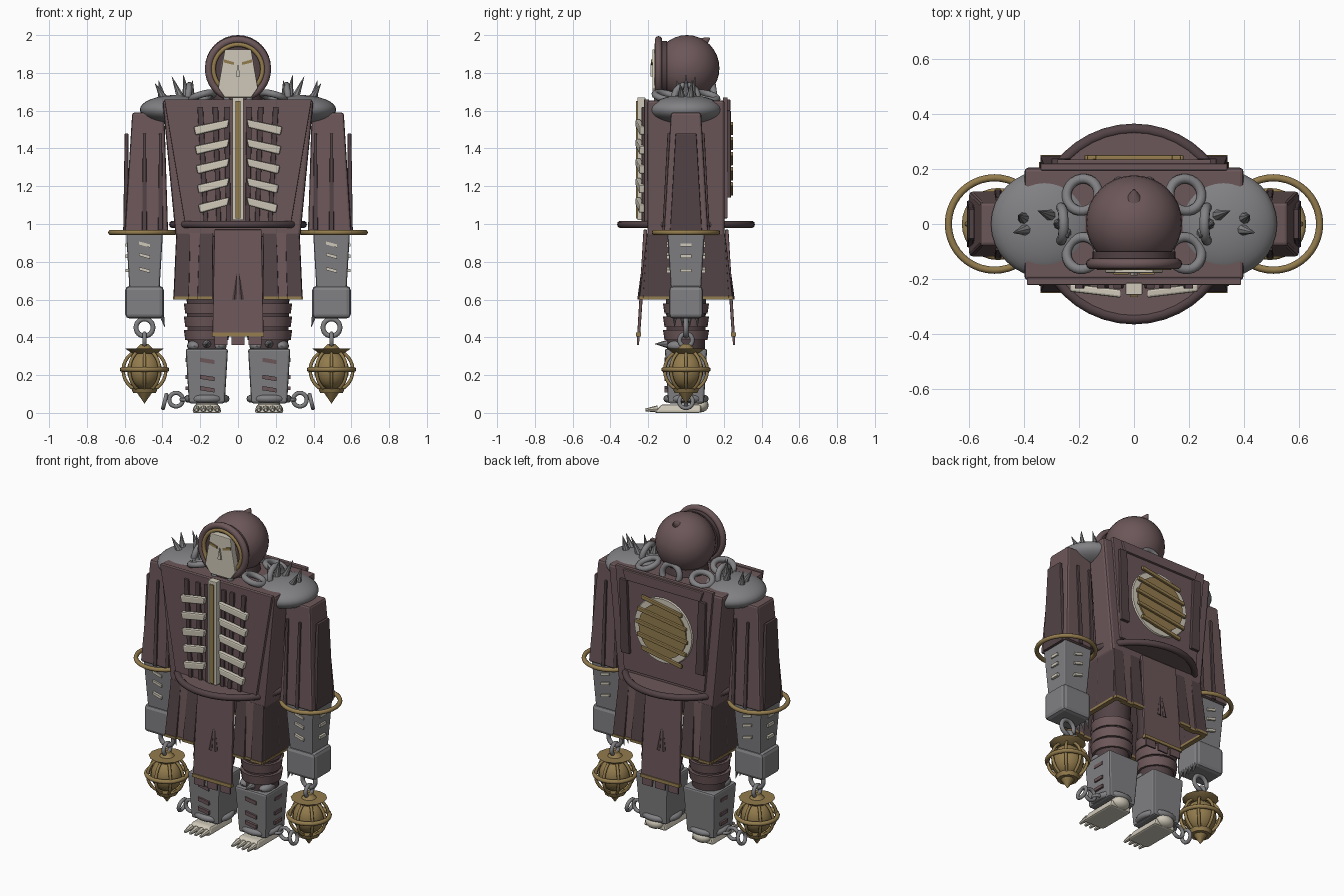
import bpy, bmesh, math, random
from mathutils import Vector, Matrix

random.seed(4)

def material(name, rgb):
    m = bpy.data.materials.new(name)
    m.diffuse_color = (*rgb, 1)
    return m

CLOTH = material("cloth", (0.15, 0.095, 0.10))
DARK = material("dark_cloth", (0.085, 0.055, 0.06))
GOLD = material("brass", (0.29, 0.20, 0.075))
BONE = material("bone", (0.62, 0.58, 0.48))
IRON = material("iron", (0.22, 0.22, 0.23))

def finish(name, bm, mat, bevel=0, smooth=False):
    bmesh.ops.recalc_face_normals(bm, faces=bm.faces)
    me = bpy.data.meshes.new(name)
    bm.to_mesh(me)
    bm.free()
    ob = bpy.data.objects.new(name, me)
    bpy.context.collection.objects.link(ob)
    me.materials.append(mat)
    if bevel:
        mod = ob.modifiers.new("bevel", 'BEVEL')
        mod.width, mod.segments = bevel, 2
    if smooth:
        bpy.context.view_layer.objects.active = ob
        ob.select_set(True)
        bpy.ops.object.shade_smooth_by_angle(angle=math.radians(40))
        ob.select_set(False)
    return ob

def frustum(name, bottom, top, mat, bevel=0.008):
    """Tapered box; each end is (x, y, z, half_x, half_y)."""
    bm = bmesh.new()
    rings = [[bm.verts.new((x + i * hx, y + j * hy, z)) for i, j in ((-1, -1), (1, -1), (1, 1), (-1, 1))]
             for x, y, z, hx, hy in (bottom, top)]
    bm.faces.new(rings[0])
    bm.faces.new(rings[1])
    for k in range(4):
        n = (k + 1) % 4
        bm.faces.new((rings[0][k], rings[0][n], rings[1][n], rings[1][k]))
    return finish(name, bm, mat, bevel)

def plate(name, points, y0, y1, mat, bevel=0.004):
    """Front-view (x, z) outline pushed from y0 to y1."""
    bm = bmesh.new()
    f = bm.faces.new([bm.verts.new((x, y0, z)) for x, z in points])
    ext = bmesh.ops.extrude_face_region(bm, geom=[f])['geom']
    bmesh.ops.translate(bm, vec=(0, y1 - y0, 0), verts=[v for v in ext if isinstance(v, bmesh.types.BMVert)])
    return finish(name, bm, mat, bevel)

def cone(name, p0, p1, r0, r1, mat, seg=16):
    p0, p1 = Vector(p0), Vector(p1)
    d = p1 - p0
    bm = bmesh.new()
    bmesh.ops.create_cone(bm, cap_ends=True, segments=seg, radius1=r0, radius2=r1, depth=d.length,
                          matrix=Matrix.Translation((p0 + p1) / 2) @ d.to_track_quat('Z', 'Y').to_matrix().to_4x4())
    return finish(name, bm, mat, 0, seg > 8)

def ball(name, c, r, mat, seg=32):
    bm = bmesh.new()
    bmesh.ops.create_uvsphere(bm, u_segments=seg, v_segments=seg // 2, radius=1,
                              matrix=Matrix.Translation(c) @ Matrix.Diagonal((*r, 1)))
    return finish(name, bm, mat, 0, True)

def ring(name, c, R, r, mat, axis=(0, 0, 1), seg=32, scale=(1, 1, 1)):
    q = Matrix.Translation(c) @ Vector(axis).to_track_quat('Z', 'Y').to_matrix().to_4x4()
    bm = bmesh.new()
    g = [[bm.verts.new(q @ Vector(((R + r * math.cos(b)) * math.cos(a) * scale[0],
                                   (R + r * math.cos(b)) * math.sin(a) * scale[1], r * math.sin(b) * scale[2])))
          for b in [k * math.tau / 10 for k in range(10)]] for a in [k * math.tau / seg for k in range(seg)]]
    for i in range(seg):
        for j in range(10):
            a, b = (i + 1) % seg, (j + 1) % 10
            bm.faces.new((g[i][j], g[a][j], g[a][b], g[i][b]))
    return finish(name, bm, mat, 0, True)

# Head, hood rim and mask
ball("hood", (0, 0.005, 1.825), (0.175, 0.172, 0.175), CLOTH)
cone("hood_tip", (0, 0.09, 1.96), (0, 0.125, 1.985), 0.03, 0.004, CLOTH)
ring("hood_rim", (0, -0.145, 1.82), 0.155, 0.02, CLOTH, (0, 1, 0), 40)
ring("hood_brass_ring", (0, -0.155, 1.82), 0.13, 0.012, GOLD, (0, 1, 0), 40)
cone("hood_shadow", (0, -0.10, 1.82), (0, -0.14, 1.82), 0.15, 0.15, DARK, 32)
plate("mask", [(-0.07, 1.925), (0.07, 1.925), (0.105, 1.72), (0.07, 1.67), (-0.07, 1.67), (-0.105, 1.72)],
      -0.178, -0.13, BONE)
plate("mask_nose", [(0, 1.85), (0.012, 1.78), (-0.012, 1.78)], -0.188, -0.17, BONE, 0)
for s in (-1, 1):
    plate("eye_slit", [(s * 0.02, 1.842), (s * 0.075, 1.855), (s * 0.075, 1.872), (s * 0.02, 1.856)],
          -0.184, -0.17, GOLD, 0)
cone("neck", (0, 0, 1.6), (0, 0, 1.72), 0.14, 0.12, DARK, 24)

# Torso, belt and front cloth folds
frustum("torso", (0, 0, 0.93, 0.33, 0.205), (0, 0, 1.655, 0.40, 0.205), CLOTH, 0.015)
plate("front_panel", [(-0.28, 1.0), (0.28, 1.0), (0.39, 1.66), (-0.39, 1.66)], -0.222, -0.195, CLOTH)
plate("back_panel", [(-0.28, 1.03), (0.28, 1.03), (0.34, 1.67), (-0.34, 1.67)], 0.195, 0.22, CLOTH)
cone("belt_disc", (0, 0, 0.985), (0, 0, 1.012), 0.35, 0.35, CLOTH, 40)
ring("belt_rim", (0, 0, 0.998), 0.345, 0.02, DARK, seg=40)
for x in (-0.20, -0.12, -0.06, 0.06, 0.12, 0.20):
    plate("torso_fold", [(x * 0.85 - 0.012, 1.01), (x * 0.85 + 0.012, 1.01), (x + 0.015, 1.62), (x - 0.015, 1.62)],
          -0.235, -0.21, DARK)

# Sternum and ribs
plate("sternum", [(-0.03, 1.02), (0.03, 1.02), (0.03, 1.67), (-0.03, 1.67)], -0.258, -0.215, BONE)
plate("sternum_strip", [(-0.014, 1.03), (0.014, 1.03), (0.014, 1.65), (-0.014, 1.65)], -0.266, -0.25, GOLD, 0)
for i in range(5):
    z, w = 1.555 - 0.103 * i, 0.235 - 0.006 * i
    for s in (-1, 1):
        rib = plate("rib", [(s * 0.045, z), (s * 0.055, z - 0.045), (s * (w - 0.01), z - 0.085), (s * w, z - 0.04)],
                    -0.268, -0.238, BONE, 0.008)
        for v in rib.data.vertices:
            v.co.y += 0.12 * (abs(v.co.x) - 0.05)

# Back reliquary window
cone("back_bone_disc", (0, 0.20, 1.345), (0, 0.228, 1.345), 0.215, 0.20, BONE, 32)
cone("back_brass_disc", (0, 0.21, 1.345), (0, 0.236, 1.345), 0.165, 0.165, GOLD, 32)
for i, w in enumerate((0.14, 0.17, 0.18, 0.17, 0.14)):
    z = 1.505 - 0.08 * i
    plate("back_bar", [(-w, z - 0.035), (w, z + 0.015), (w, z + 0.037), (-w, z - 0.013)], 0.232, 0.25, GOLD)
for s in (-1, 1):
    plate("back_strip", [(s * 0.23, 1.14), (s * 0.29, 1.14), (s * 0.30, 1.60), (s * 0.25, 1.60)], 0.21, 0.238, DARK)
plate("back_lintel", [(-0.26, 1.60), (0.26, 1.60), (0.28, 1.66), (-0.28, 1.66)], 0.21, 0.235, CLOTH)

# Chain collar
for i in range(8):
    a = i * math.pi / 4 - math.pi / 2
    c, n = (0.265 * math.cos(a), 0.15 * math.sin(a), 1.675), (math.cos(a), math.sin(a), 0.15)
    ring("collar_link", c, 0.06, 0.018, IRON, n if i % 2 == 0 else (0.35 * math.cos(a), 0.2, 0.9), 24)

# Tabards front and back, with brass hem and ragged ends
for s in (-1, 1):
    frustum("tabard", (0, s * 0.25, 0.42, 0.135, 0.008), (0, s * 0.215, 0.97, 0.125, 0.01), CLOTH, 0.004)
    frustum("tabard_hem", (0, s * 0.252, 0.405, 0.137, 0.013), (0, s * 0.251, 0.425, 0.137, 0.013), GOLD, 0)
    for k, x in enumerate((-0.09, 0, 0.09)):
        frustum("tabard_tatter", (x, s * 0.254, 0.36, 0.035, 0.005), (x, s * 0.251, 0.42, 0.035, 0.007), CLOTH, 0)
    for x in (-0.014, 0.014):
        cone("tabard_crease", (x * 1.4, s * 0.244, 0.60), (x * 0.4, s * 0.236, 0.74), 0.014, 0.003, DARK, 6)

for s in (-1, 1):
    # Skirt panels
    for f in (-1, 1):
        for k, x in enumerate((0.175, 0.235, 0.30)):
            y = 0.235 - 0.012 * (k % 2)
            frustum("skirt_panel", (s * x, f * y, 0.61, 0.04, 0.012), (s * x * 0.96, f * 0.195, 0.95, 0.036, 0.012),
                    DARK if k != 1 else CLOTH, 0.004)
            frustum("skirt_hem", (s * x, f * y, 0.60, 0.04, 0.015), (s * x, f * y, 0.615, 0.04, 0.015), GOLD, 0)
    for y in (-0.15, 0, 0.15):
        frustum("side_skirt", (s * 0.33, y, 0.61, 0.012, 0.078), (s * 0.315, y * 0.9, 0.95, 0.012, 0.07), DARK, 0.004)
        frustum("side_hem", (s * 0.33, y, 0.60, 0.015, 0.076), (s * 0.33, y, 0.615, 0.015, 0.076), GOLD, 0)

    # Legs: wrapped thigh, knee, shin, foot and shackle
    lx = s * 0.165
    cone("thigh", (lx, 0, 0.34), (lx, 0, 0.93), 0.10, 0.115, DARK, 20)
    for z in (0.41, 0.48, 0.55):
        cone("thigh_wrap", (lx, 0, z - 0.025), (lx, 0, z + 0.03), 0.114, 0.122, CLOTH, 20)
    frustum("shin", (lx, 0, 0.05, 0.095, 0.095), (lx, 0, 0.34, 0.112, 0.112), IRON, 0.012)
    for x in (-0.065, 0.065):
        ball("knee_knob", (lx + x, -0.04, 0.355), (0.04, 0.06, 0.03), IRON, 16)
    cone("knee_spike", (lx, -0.08, 0.365), (lx, -0.165, 0.365), 0.028, 0.001, IRON, 8)
    for k, z in enumerate((0.27, 0.18, 0.12)):
        plate("shin_scar", [(lx - 0.035, z), (lx + 0.04, z - 0.012), (lx + 0.04, z + 0.01), (lx - 0.035, z + 0.022)],
              -0.115, -0.09, CLOTH, 0)
        frustum("shin_side_scar", (lx + s * 0.10, 0.01, z, 0.012, 0.035), (lx + s * 0.10, 0.01, z + 0.02, 0.012, 0.035), CLOTH, 0)
    ring("shackle", (lx, 0, 0.075), 0.10, 0.02, IRON, seg=24)
    frustum("foot", (lx, -0.045, 0.0, 0.078, 0.125), (lx, -0.025, 0.045, 0.065, 0.105), BONE, 0.012)
    ball("heel", (lx, 0.075, 0.04), (0.06, 0.045, 0.038), BONE, 16)
    for x in (-0.055, -0.018, 0.018, 0.055):
        cone("toe", (lx + x, -0.15, 0.022), (lx + x, -0.215, 0.015), 0.018, 0.008, BONE, 8)
    ring("shackle_eye", (s * 0.275, 0, 0.07), 0.025, 0.01, IRON, (0, 0, 1), 16)
    ring("shackle_link", (s * 0.328, 0, 0.07), 0.036, 0.011, IRON, (0, 1, 0), 20)
    ring("shackle_end_link", (s * 0.388, 0, 0.06), 0.036, 0.011, IRON, (1, 0, s * 0.25), 20)

    # Shoulder cap with spikes
    ball("shoulder", (s * 0.325, 0, 1.605), (0.195, 0.195, 0.078), IRON)
    for x, y, dx, dz in ((0.39, -0.02, 0.05, 0.085), (0.40, 0.02, 0.02, 0.10), (0.30, 0.03, 0.05, 0.12),
                         (0.27, 0.0, 0.02, 0.13), (0.25, -0.03, -0.01, 0.10)):
        cone("shoulder_spike", (s * x, y, 1.66), (s * (x + dx), y * 1.6, 1.66 + dz), 0.024, 0.001, IRON, 8)

    # Sleeve with outer panel, folds and brass hoop
    ax = s * 0.495
    frustum("sleeve", (s * 0.485, 0, 0.95, 0.115, 0.118), (s * 0.475, 0, 1.59, 0.085, 0.08), CLOTH, 0.012)
    frustum("sleeve_outer", (s * 0.595, 0, 0.95, 0.013, 0.085), (s * 0.59, 0, 1.48, 0.01, 0.055), DARK, 0.005)
    for f in (-1, 1):
        for x in (0.495, 0.41):
            frustum("sleeve_fold", (s * x, f * 0.118, 0.95, 0.013, 0.008), (s * x, f * 0.09, 1.48, 0.008, 0.008), DARK, 0.004)
    ring("sleeve_hoop", (s * 0.507, 0, 0.955), 0.168, 0.013, GOLD, seg=40)

    # Forearm with bone stitches, fist and claws
    frustum("forearm", (ax, 0, 0.66, 0.08, 0.08), (ax, 0, 1.0, 0.10, 0.102), IRON, 0.01)
    for k, z in enumerate((0.88, 0.82, 0.745)):
        for f in (-1, 1):
            plate("stitch", [(ax - 0.03, z + 0.012), (ax + 0.03, z - 0.005), (ax + 0.03, z + 0.012), (ax - 0.03, z + 0.028)],
                  f * 0.085, f * 0.102, BONE, 0)
        frustum("side_stitch", (ax + s * 0.085, 0, z, 0.016, 0.028), (ax + s * 0.085, 0, z + 0.018, 0.016, 0.028), BONE, 0)
    frustum("fist", (ax, 0, 0.50, 0.102, 0.09), (ax, 0, 0.672, 0.102, 0.09), IRON, 0.022)
    for y in (-0.06, -0.02, 0.02, 0.06):
        cone("claw", (s * 0.405, y, 0.52), (s * 0.388, y, 0.455), 0.014, 0.001, IRON, 8)

    # Hanging lantern
    ring("lantern_link", (ax, 0, 0.452), 0.045, 0.013, IRON, (0, 1, 0), 24)
    ring("lantern_lower_link", (ax, 0, 0.385), 0.034, 0.012, IRON, (1, 0, 0), 24)
    cone("lantern_cap", (ax, 0, 0.315), (ax, 0, 0.342), 0.065, 0.105, GOLD, 12)
    cone("lantern_crown", (ax, 0, 0.335), (ax, 0, 0.365), 0.05, 0.02, GOLD, 12)
    ball("lantern_core", (ax, 0, 0.225), (0.092, 0.092, 0.10), GOLD, 24)
    for k in range(4):
        a = k * math.pi / 4
        ring("lantern_cage", (ax, 0, 0.225), 0.113, 0.009, GOLD, (math.cos(a), math.sin(a), 0), 28)
    ring("lantern_band", (ax, 0, 0.23), 0.118, 0.013, GOLD, seg=28)
    cone("lantern_base", (ax, 0, 0.105), (ax, 0, 0.13), 0.06, 0.07, GOLD, 12)
    cone("lantern_point", (ax, 0, 0.11), (ax, 0, 0.05), 0.042, 0.001, GOLD, 12)
